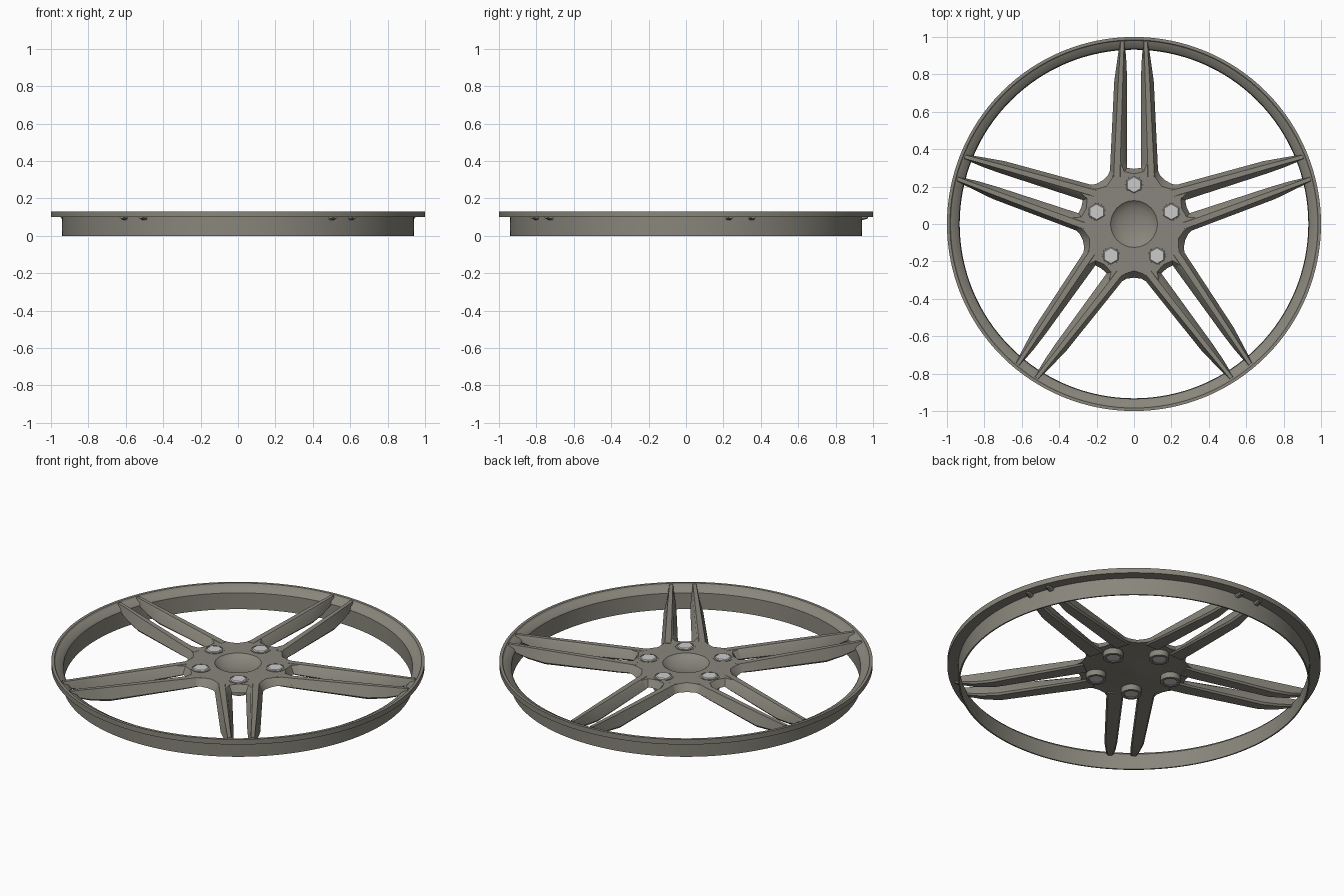
import bpy, bmesh
from math import sin, cos, pi, atan2, hypot, radians
from mathutils import Matrix, Vector

if "Cube" in bpy.data.objects:
    bpy.data.objects.remove(bpy.data.objects["Cube"])

GREY = bpy.data.materials.new("warm_grey")
GREY.diffuse_color = (0.25, 0.24, 0.20, 1)
GREY.use_nodes = True
GREY.node_tree.nodes["Principled BSDF"].inputs["Base Color"].default_value = GREY.diffuse_color
STEEL = bpy.data.materials.new("light_steel")
STEEL.diffuse_color = (0.55, 0.55, 0.55, 1)
STEEL.use_nodes = True
STEEL.node_tree.nodes["Principled BSDF"].inputs["Base Color"].default_value = STEEL.diffuse_color


def finish(name, bm, mat, angle=30):
    bmesh.ops.remove_doubles(bm, verts=bm.verts, dist=1e-5)
    bmesh.ops.recalc_face_normals(bm, faces=bm.faces)
    me = bpy.data.meshes.new(name)
    bm.to_mesh(me)
    bm.free()
    me.materials.append(mat)
    ob = bpy.data.objects.new(name, me)
    bpy.context.collection.objects.link(ob)
    bpy.ops.object.select_all(action='DESELECT')
    ob.select_set(True)
    bpy.context.view_layer.objects.active = ob
    bpy.ops.object.shade_smooth_by_angle(angle=radians(angle))
    return ob


def loft(bm, rings, loop=False, caps=False):
    """Skin a list of equal-length closed rings of points."""
    vs = [[bm.verts.new(p) for p in r] for r in rings]
    pairs = list(zip(vs, vs[1:])) + ([(vs[-1], vs[0])] if loop else [])
    for a, b in pairs:
        n = len(a)
        for i in range(n):
            j = (i + 1) % n
            bm.faces.new((a[i], a[j], b[j], b[i]))
    if caps:
        bm.faces.new(vs[0])
        bm.faces.new(vs[-1])


def circle(r, z, n, cx=0, cy=0, start=0.0):
    return [(cx + r * cos(start + 2 * pi * i / n), cy + r * sin(start + 2 * pi * i / n), z)
            for i in range(n)]


def turn(pts, k):
    m = Matrix.Rotation(k * 2 * pi / 5, 3, 'Z')
    return [tuple(m @ Vector(p)) for p in pts]


# Rim: thin barrel with a wider lip
profile = [(0.94, 0), (0.942, 0.10), (1.0, 0.10), (1.0, 0.13), (0.984, 0.13),
           (0.978, 0.122), (0.945, 0.108), (0.935, 0.095), (0.932, 0)]
bm = bmesh.new()
loft(bm, [circle(r, z, 128) for r, z in profile], loop=True)
finish("rim", bm, GREY)

# Spokes: five mirrored pairs of tapering blades
# distance, outer bottom, outer top, inner top, inner bottom, bottom z, top z
stations = [(0.25, 0.130, 0.108, 0.075, 0.037, 0.072, 0.118),
            (0.34, 0.126, 0.105, 0.073, 0.037, 0.066, 0.119),
            (0.76, 0.106, 0.084, 0.060, 0.037, 0.050, 0.125),
            (0.86, 0.092, 0.078, 0.057, 0.040, 0.062, 0.127),
            (0.972, 0.076, 0.072, 0.053, 0.049, 0.092, 0.129)]
for k in range(5):
    for side in (-1, 1):
        rings = []
        for y, ob_, ot, it, ib, zb, zt in stations:
            h = zt - zb
            sec = [(ob_ - 0.008, y, zb), (ob_, y, zb + 0.15 * h), (ot, y, zt),
                   (it, y, zt), (it - 0.3 * (it - ib), y, zt - 0.15 * h),
                   (ib, y, zb + 0.15 * h), (ib + 0.008, y, zb)]
            rings.append(turn([(side * x, yy, z) for x, yy, z in sec], k))
        bm = bmesh.new()
        loft(bm, rings, caps=True)
        finish("spoke", bm, GREY, 20)


# Hub: star-shaped plate with flared sides and a dished centre
def outline(valley, half, z):
    v = (valley * cos(radians(54)), valley * sin(radians(54)))
    pts = [v] + half + [(-x, y) for x, y in reversed(half[:-1])]
    sector = [(x, y, z) for x, y in pts]
    return [p for k in range(5) for p in turn(sector, k)]


top = outline(0.25, [(0.118, 0.242), (0.107, 0.275), (0.105, 0.33), (0.073, 0.33),
                     (0.052, 0.28), (0, 0.268)], 0.117)
bottom = outline(0.287, [(0.140, 0.260), (0.126, 0.29), (0.125, 0.34), (0.045, 0.34),
                         (0.037, 0.30), (0, 0.295)], 0.078)


def inner(r, z):
    return [(r * x / hypot(x, y), r * y / hypot(x, y), z) for x, y, _ in top]


dish_top = [(0.125, 0.117), (0.118, 0.110), (0.09, 0.095), (0.05, 0.085), (0.003, 0.082)]
dish_low = [(0.003, 0.066), (0.06, 0.069), (0.125, 0.078)]
bm = bmesh.new()
loft(bm, [inner(r, z) for r, z in reversed(dish_top)] + [top, bottom] +
     [inner(r, z) for r, z in reversed(dish_low)], caps=True)
finish("hub", bm, GREY)

# Lug sockets and hexagonal nuts
for k in range(5):
    a = pi / 2 + k * 2 * pi / 5
    cx, cy = 0.21 * cos(a), 0.21 * sin(a)
    bm = bmesh.new()
    loft(bm, [circle(r, z, 32, cx, cy) for r, z in
              [(0.054, 0.045), (0.054, 0.119), (0.047, 0.119), (0.038, 0.045)]], loop=True)
    finish("lug_socket", bm, GREY)
    bm = bmesh.new()
    loft(bm, [circle(r, z, 6, cx, cy, pi / 6) for r, z in
              [(0.042, 0.05), (0.046, 0.118), (0.041, 0.123)]], caps=True)
    finish("lug_nut", bm, STEEL, 10)
